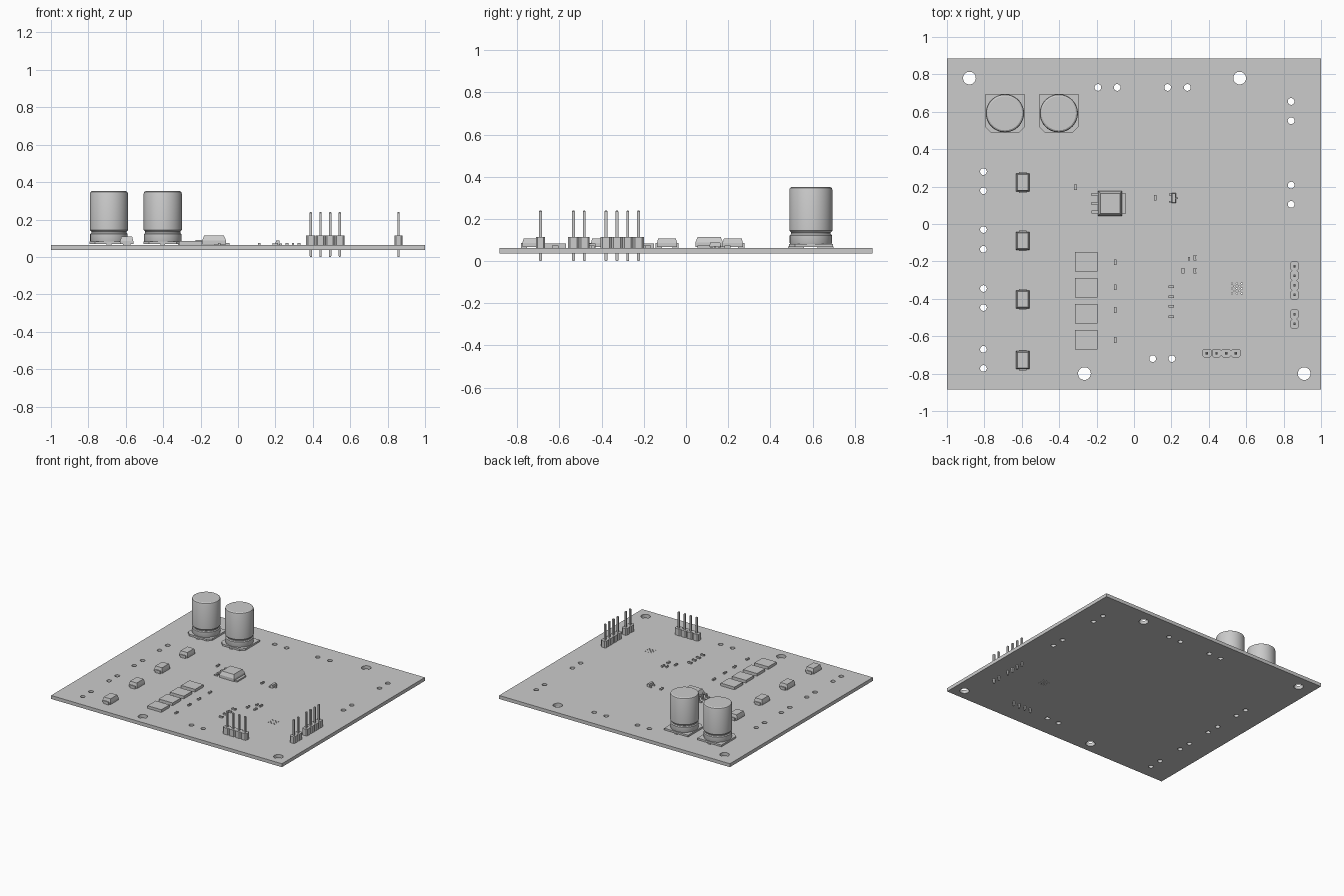
import bpy, bmesh, math
from mathutils import Matrix, Vector

if "Cube" in bpy.data.objects:
    bpy.data.objects.remove(bpy.data.objects["Cube"], do_unlink=True)

grey = bpy.data.materials.new("plain_grey")
grey.use_nodes = True
grey.diffuse_color = (0.6, 0.6, 0.6, 1)
grey.node_tree.nodes["Principled BSDF"].inputs["Base Color"].default_value = (0.6, 0.6, 0.6, 1)

BOTTOM, TOP = 0.036, 0.063


def box(bm, x, y, z0, z1, w, d, taper=0.0):
    """Box on z0..z1, its top drawn in by taper on every side."""
    m = Matrix.Translation((x, y, (z0 + z1) / 2)) @ Matrix.Diagonal((w, d, z1 - z0, 1))
    verts = bmesh.ops.create_cube(bm, size=1, matrix=m)["verts"]
    for v in verts:
        if v.co.z > (z0 + z1) / 2:
            v.co.x -= math.copysign(taper, v.co.x - x)
            v.co.y -= math.copysign(taper, v.co.y - y)


def prism(bm, outline, z0, z1):
    """Extrude an xy outline from z0 to z1."""
    face = bm.faces.new([bm.verts.new((px, py, z0)) for px, py in outline])
    side = bmesh.ops.extrude_face_region(bm, geom=[face])["geom"]
    bmesh.ops.translate(bm, vec=(0, 0, z1 - z0),
                        verts=[g for g in side if isinstance(g, bmesh.types.BMVert)])


def lathe(bm, x, y, profile, steps=48):
    """Spin an (r, z) profile about the vertical through x, y."""
    verts = [bm.verts.new((x + r, y, z)) for r, z in profile]
    edges = [bm.edges.new(pair) for pair in zip(verts, verts[1:])]
    bmesh.ops.spin(bm, geom=verts + edges, cent=(x, y, 0), axis=(0, 0, 1),
                   angle=math.tau, steps=steps, use_duplicate=False)
    bmesh.ops.remove_doubles(bm, verts=bm.verts, dist=0.0002)


def finish(bm, name):
    bmesh.ops.recalc_face_normals(bm, faces=bm.faces)
    mesh = bpy.data.meshes.new(name)
    bm.to_mesh(mesh)
    bm.free()
    mesh.materials.append(grey)
    obj = bpy.data.objects.new(name, mesh)
    bpy.context.collection.objects.link(obj)
    smooth(obj)


def smooth(obj):
    bpy.ops.object.select_all(action='DESELECT')
    obj.select_set(True)
    bpy.context.view_layer.objects.active = obj
    bpy.ops.object.shade_smooth_by_angle(angle=math.radians(30))


# Board: filled flat curve with round holes
big = [(-.88, .78), (.565, .78), (-.265, -.8), (.91, -.8)]
small = [(x, .73) for x in (-.193, -.09, .18, .285)]
small += [(.84, y) for y in (.655, .552, .208, .105)]
small += [(-.805, y) for y in (.28, .178, -.03, -.135, -.345, -.447, -.67, -.772)]
small += [(.1, -.72), (.203, -.72)]
vias = [(.55 + i * .013, -.345 + j * .013) for i in range(-2, 3) for j in range(-2, 3)
        if (i + j) % 2 == 0]

curve = bpy.data.curves.new("circuit_board", 'CURVE')
curve.dimensions = '2D'
curve.fill_mode = 'BOTH'
curve.extrude = (TOP - BOTTOM) / 2


def loop(points):
    spline = curve.splines.new('POLY')
    spline.points.add(len(points) - 1)
    for p, (x, y) in zip(spline.points, points):
        p.co = (x, y, 0, 1)
    spline.use_cyclic_u = True


def ring(x, y, r, n):
    return [(x + r * math.cos(math.tau * i / n), y + r * math.sin(math.tau * i / n))
            for i in range(n)]


loop([(-1, -.885), (1, -.885), (1, .885), (-1, .885)])
for holes, radius, sides in ((big, .034, 32), (small, .018, 24), (vias, .004, 8)):
    for hx, hy in holes:
        loop(ring(hx, hy, radius, sides))
board = bpy.data.objects.new("circuit_board", curve)
board.location.z = (TOP + BOTTOM) / 2
bpy.context.collection.objects.link(board)
curve.materials.append(grey)
bpy.ops.object.select_all(action='DESELECT')
board.select_set(True)
bpy.context.view_layer.objects.active = board
bpy.ops.object.convert(target='MESH')
smooth(bpy.context.object)

# Electrolytic capacitors: chamfered base, leads and necked can
can = [(0, .08), (.098, .08), (.1, .085), (.1, .122), (.094, .128), (.094, .136), (.102, .144),
       (.102, .338), (.099, .347), (.091, .352), (0, .352)]
for side, cx in (("left", -.402), ("right", -.69)):
    bm = bmesh.new()
    h, c, cy = .104, .03, .592
    base = [(-h, h), (-h, c - h), (c - h, -h), (h - c, -h), (h, c - h), (h, h)]
    prism(bm, [(cx + px, cy + py) for px, py in base], .068, .082)
    for s in (-1, 1):
        box(bm, cx, cy + s * .07, TOP, .07, .025, .075)
    finish(bm, "capacitor_base_" + side)
    bm = bmesh.new()
    lathe(bm, cx, cy, can)
    finish(bm, "capacitor_can_" + side)

# Rectifier diodes along the side
for i, y in enumerate((.222, -.09, -.403, -.728)):
    bm = bmesh.new()
    box(bm, -.595, y, .068, .085, .07, .096)
    box(bm, -.595, y, .085, .108, .07, .096, .006)
    for s in (-1, 1):
        box(bm, -.595, y + s * .04, TOP, .085, .042, .03)
    finish(bm, f"diode_{i + 1}")

# Power regulator: tapered body, tab and three bent leads
bm = bmesh.new()
box(bm, -.128, .11, .066, .088, .128, .132)
box(bm, -.128, .11, .088, .115, .128, .132, .012)
box(bm, -.085, .11, TOP, .074, .08, .112)
for y in (.157, .11, .063):
    box(bm, -.205, y, .082, .09, .04, .016)
    box(bm, -.222, y, TOP, .09, .008, .016)
    box(bm, -.234, y, TOP, .07, .026, .016)
finish(bm, "regulator")

# Flat power transistors
for i in range(4):
    bm = bmesh.new()
    box(bm, -.255, -.202 - i * .139, TOP, .084, .12, .102)
    finish(bm, f"transistor_{i + 1}")

# Chip resistors and capacitors: body with two end caps
upright = [(-.1, y) for y in (-.205, -.338, -.46, -.62)]
upright += [(-.313, .197), (.113, .14), (.262, -.25), (.326, -.25), (.326, -.18)]
chips = [(x, y, .014, .03) for x, y in upright]
chips += [(.2, y, .03, .014) for y in (-.335, -.388, -.44, -.495)]
chips += [(.294, -.185, .01, .018)]
for i, (x, y, w, d) in enumerate(chips):
    bm = bmesh.new()
    along = Vector((1, 0)) if w > d else Vector((0, 1))
    box(bm, x, y, TOP, .073, w * .96, d * .96)
    for s in (-1, 1):
        p = Vector((x, y)) + along * s * max(w, d) * .4
        box(bm, p.x, p.y, TOP, .075, w * (.2 if w > d else 1), d * (1 if w > d else .2))
    finish(bm, f"chip_{i + 1}")

# Small signal transistor
bm = bmesh.new()
box(bm, .212, .138, .066, .088, .024, .054, .003)
for x, y in ((.196, .157), (.196, .119), (.228, .138)):
    box(bm, x, y, TOP, .072, .016, .01)
finish(bm, "signal_transistor")


# Pin headers: chamfered blocks with square pins through the board
def header(name, x, y, count, step):
    step = Vector(step)
    body, pins = bmesh.new(), bmesh.new()
    for i in range(count):
        p = Vector((x, y)) + step * (i - (count - 1) / 2)
        h, c = .0255, .009
        w = h - .003
        u = step.normalized()
        v = Vector((-u.y, u.x))
        shape = [(h, c - w), (h, w - c), (h - c, w), (c - h, w),
                 (-h, w - c), (-h, c - w), (c - h, -w), (h - c, -w)]
        prism(body, [p + u * a + v * b for a, b in shape], TOP, .115)
        box(pins, p.x, p.y, .004, .236, .013, .013)
        box(pins, p.x, p.y, .236, .24, .013, .013, .003)
        box(pins, p.x, p.y, 0, .004, .01, .01)
    finish(body, name + "_body")
    finish(pins, name + "_pins")


header("front_header", .467, -.69, 4, (.0515, 0))
header("side_header_long", .858, -.302, 4, (0, .0515))
header("side_header_short", .858, -.508, 2, (0, .0515))
